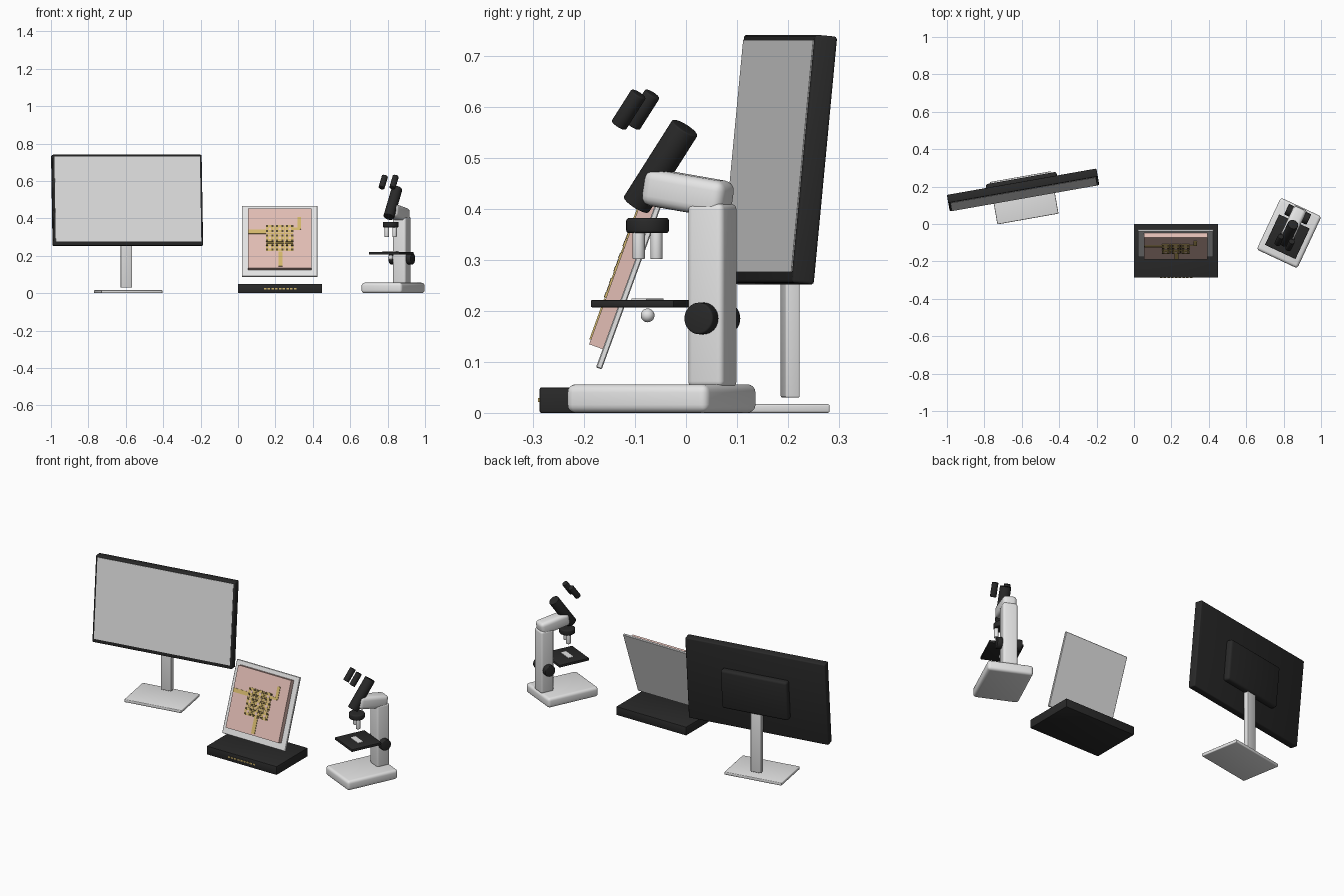
import bpy, bmesh, math
from mathutils import Matrix, Vector

if "Cube" in bpy.data.objects:
    bpy.data.objects.remove(bpy.data.objects["Cube"])

def mat(name, rgb):
    m = bpy.data.materials.new(name)
    m.diffuse_color = (*rgb, 1)
    m.use_nodes = True
    m.node_tree.nodes["Principled BSDF"].inputs["Base Color"].default_value = m.diffuse_color
    return m

LIGHT = mat("light_grey", (0.78, 0.78, 0.78))
DARK = mat("near_black", (0.022, 0.022, 0.022))
PINK = mat("pale_pink", (0.76, 0.51, 0.46))
GOLD = mat("gold", (0.66, 0.48, 0.15))
BROWN = mat("dark_brown", (0.09, 0.065, 0.03))

def rot(deg, axis):
    return Matrix.Rotation(math.radians(deg), 4, axis)

def move(x, y, z):
    return Matrix.Translation((x, y, z))

def finish(bm, name, m, frame):
    me = bpy.data.meshes.new(name)
    bm.to_mesh(me)
    bm.free()
    me.materials.append(m)
    ob = bpy.data.objects.new(name, me)
    bpy.context.collection.objects.link(ob)
    ob.matrix_world = frame
    bpy.ops.object.select_all(action='DESELECT')
    ob.select_set(True)
    bpy.context.view_layer.objects.active = ob
    bpy.ops.object.shade_smooth_by_angle(angle=math.radians(35))
    return ob

def box(name, size, m, frame, bevel=0.0, seg=3):
    bm = bmesh.new()
    bmesh.ops.create_cube(bm, size=1)
    bmesh.ops.scale(bm, vec=size, verts=bm.verts)
    if bevel:
        bmesh.ops.bevel(bm, geom=bm.edges[:], offset=bevel, segments=seg,
                        profile=0.5, affect='EDGES')
    return finish(bm, name, m, frame)

def cyl(name, r, length, m, frame, bevel=0.0):
    bm = bmesh.new()
    bmesh.ops.create_cone(bm, cap_ends=True, segments=32, radius1=r,
                          radius2=r, depth=length)
    if bevel:
        rims = [e for e in bm.edges if abs(e.verts[0].co.z - e.verts[1].co.z) < 1e-6]
        bmesh.ops.bevel(bm, geom=rims, offset=bevel, segments=3,
                        profile=0.5, affect='EDGES')
    return finish(bm, name, m, frame)

# ---- Monitor ----
turn = rot(10, 'Z')
scr = move(-0.593, 0.182, 0.496) @ turn @ rot(-5.5, 'X')
box("monitor_body", (0.812, 0.044, 0.488), DARK, scr, 0.006)
box("monitor_screen", (0.79, 0.003, 0.457), LIGHT, scr @ move(0, -0.0225, 0.005))
box("monitor_back_cover", (0.385, 0.04, 0.23), DARK, scr @ move(0, 0.036, -0.008), 0.012)
box("monitor_neck", (0.06, 0.028, 0.39), LIGHT, move(-0.598, 0.204, 0.225) @ turn, 0.003)
box("monitor_foot", (0.332, 0.23, 0.017), LIGHT, move(-0.587, 0.14, 0.0085) @ turn, 0.004)

# ---- Circuit panel on its plinth ----
box("plinth", (0.45, 0.287, 0.05), DARK, move(0.224, -0.1435, 0.025), 0.004, 2)
for i in range(9):
    box("plinth_inlay", (0.013, 0.004, 0.008), GOLD, move(0.145 + i * 0.02, -0.288, 0.025))

tilt = move(0.223, -0.102, 0.276) @ rot(-20, 'X')
box("panel_backing", (0.405, 0.012, 0.402), LIGHT, tilt, 0.002, 1)
box("panel_board", (0.34, 0.028, 0.34), PINK, tilt @ move(0, -0.02, 0.007))
face = tilt @ move(0, -0.035, 0.007)

def plate(name, x, z, w, h, m, lift=0.0):
    box(name, (w, 0.004, h), m, face @ move(x, -lift, z))

# 3 x 3 cells: gold frame of pads with dark dots
for cx in (-0.053, 0, 0.053):
    for cz in (-0.053, 0, 0.053):
        plate("cell_pad", cx, cz, 0.042, 0.042, GOLD)
        plate("cell_core", cx, cz, 0.014, 0.014, PINK, 0.001)
        for sx in (-1, 1):
            for sz in (-1, 1):
                plate("cell_dot", cx + sx * 0.014, cz + sz * 0.014,
                      0.011, 0.011, BROWN, 0.0015)
for c in (-0.0265, 0.0265):
    plate("link_vertical", c, 0, 0.006, 0.14, GOLD)
    plate("link_horizontal", 0, c, 0.14, 0.006, GOLD)
# Feed traces
plate("trace_left", -0.12, 0.036, 0.095, 0.022, GOLD)
plate("trace_bottom", 0.004, -0.118, 0.022, 0.085, GOLD)
plate("trace_right", 0.09, 0.053, 0.035, 0.014, GOLD)
plate("trace_corner", 0.105, 0.085, 0.018, 0.07, GOLD)

# ---- Microscope ----
M = move(0.829, -0.048, 0) @ rot(-25, 'Z')
box("microscope_base", (0.24, 0.306, 0.056), LIGHT, M @ move(0, 0, 0.028), 0.016, 4)
box("microscope_column", (0.077, 0.077, 0.36), LIGHT, M @ move(0, 0.11, 0.23), 0.012, 4)
box("microscope_arm", (0.074, 0.175, 0.072), LIGHT,
    M @ move(0, 0.057, 0.43) @ rot(-9, 'X'), 0.02, 4)
lean = rot(-35, 'X')
cyl("microscope_tube", 0.029, 0.185, DARK, M @ move(0, -0.002, 0.483) @ lean, 0.003)
cyl("nosepiece", 0.042, 0.03, DARK, M @ move(0, -0.03, 0.367), 0.006)
for s in (-1, 1):
    cyl("eyepiece", 0.0165, 0.076, DARK, M @ move(s * 0.032, -0.056, 0.594) @ lean, 0.003)
    cyl("objective", 0.012, 0.06, LIGHT, M @ move(s * 0.026, -0.03 - s * 0.007, 0.331), 0.002)
    cyl("focus_knob", 0.031, 0.03, DARK,
        M @ move(s * 0.051, 0.11, 0.185) @ rot(90, 'Y'), 0.004)
box("stage", (0.18, 0.18, 0.015), DARK, M @ move(0, -0.022, 0.214), 0.003, 2)
box("specimen_slide", (0.08, 0.032, 0.003), LIGHT, M @ move(0, -0.03, 0.223))
bm = bmesh.new()
bmesh.ops.create_uvsphere(bm, u_segments=24, v_segments=16, radius=0.0135)
finish(bm, "lamp", LIGHT, M @ move(0, -0.03, 0.191))
